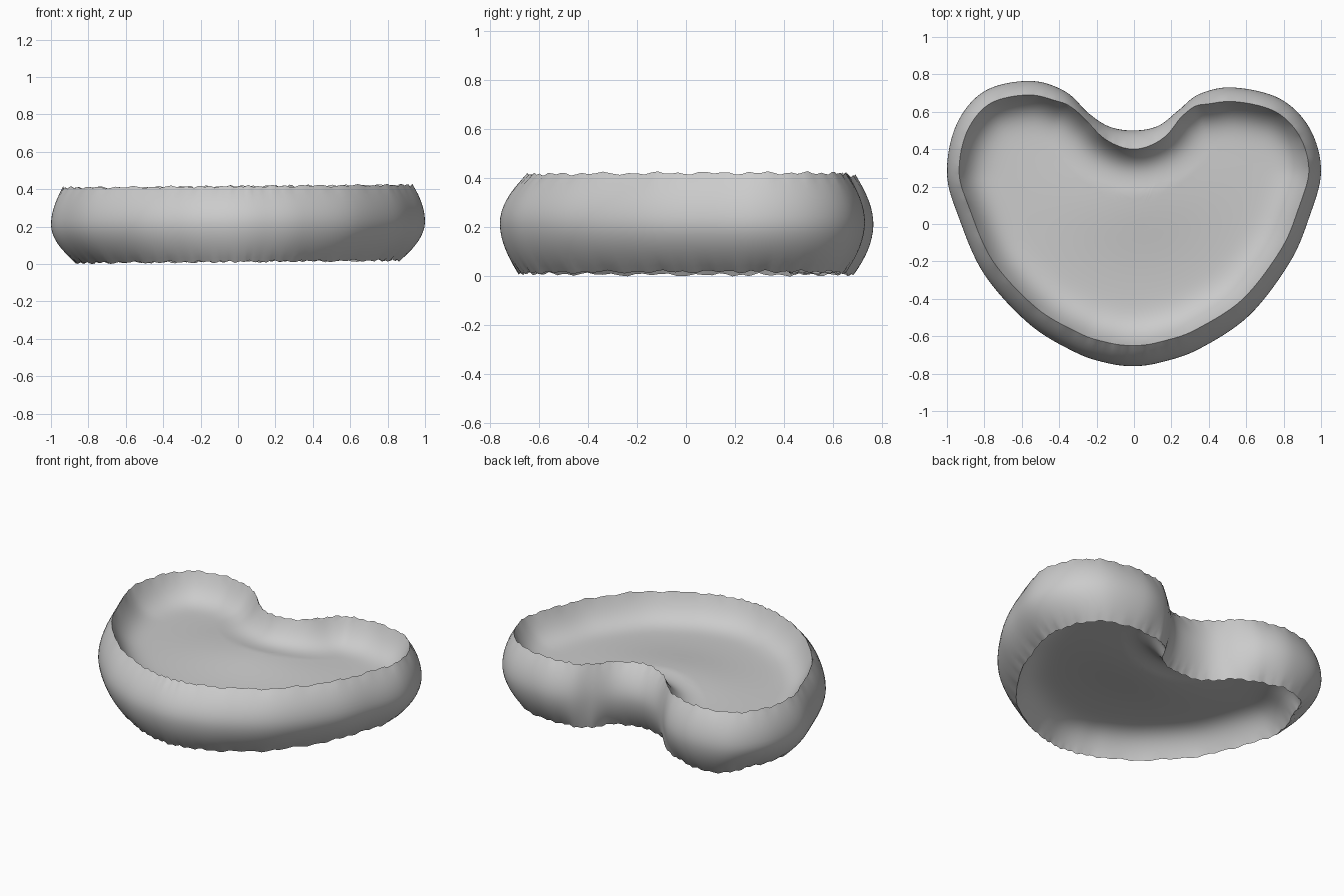
import bpy, bmesh, math
from mathutils import Vector

if "Cube" in bpy.data.objects:
    bpy.data.objects.remove(bpy.data.objects["Cube"], do_unlink=True)

grey = bpy.data.materials.new("soft_grey")
grey.use_nodes = True
grey.diffuse_color = (0.6, 0.6, 0.6, 1)
grey.node_tree.nodes["Principled BSDF"].inputs["Base Color"].default_value = (0.6, 0.6, 0.6, 1)

# Heart outline at the widest height, clockwise from the notch
HEART = [(0, .5), (.13, .525), (.24, .61), (.35, .695), (.53, .73), (.78, .67),
         (.94, .51), (1, .28), (.935, .03), (.83, -.21), (.615, -.49), (.35, -.667),
         (.15, -.738), (0, -.76), (-.15, -.742), (-.32, -.683), (-.56, -.535),
         (-.8, -.27), (-.935, .03), (-1, .27), (-.95, .53), (-.8, .71),
         (-.56, .765), (-.37, .71), (-.24, .59), (-.13, .52)]
STEPS = 8
TOP, BOTTOM = .415, .013
TILT = .008
CENTRE = Vector((0, -.05))


def smooth_loop(points):
    """Closed Catmull-Rom curve through the points."""
    pts = [Vector(p) for p in points]
    n = len(pts)
    loop = []
    for i in range(n):
        a, b, c, d = (pts[(i + k) % n] for k in (-1, 0, 1, 2))
        for j in range(STEPS):
            t = j / STEPS
            loop.append(.5 * (2 * b + (c - a) * t + (2 * a - 5 * b + 4 * c - d) * t ** 2
                              + (3 * b - a - 3 * c + d) * t ** 3))
    return loop


outline = smooth_loop(HEART)
N = len(outline)


def flank(p):
    """How far a point belongs to the steep walls beside the notch."""
    return math.exp(-((abs(p.x) - .25) / .1) ** 2) if p.y > .4 else 0


def top_width(p, out):
    """Overhang at the upper seam: widest at the front and in the notch."""
    notch = .025 * math.exp(-(p.x / .1) ** 2) if p.y > .4 else 0
    return .065 + (.045 if out.y < 0 else .01) * out.y ** 2 + notch - .035 * flank(p)


def bottom_width(p, out):
    """Overhang at the lower seam: widest at the sides and one back corner."""
    corner = .04 * math.exp(-((p.x + .93) ** 2 + (p.y - .58) ** 2) / .04)
    return .078 + .055 * out.x ** 2 + corner - .075 * flank(p)


def inset_loop(width, amount):
    loop = []
    for i, p in enumerate(outline):
        tangent = (outline[(i + 1) % N] - outline[i - 1]).normalized()
        out = Vector((-tangent.y, tangent.x))
        loop.append(p - out * width(p, out) * amount)
    return loop


def ripple(i):
    """Slight puckering along the seams."""
    return .005 * math.sin(i * 1.9) + .003 * math.sin(i * .83)


def edge_distance(p, loop):
    best = 9
    for i in range(N):
        a, b = loop[i - 1], loop[i]
        ab = b - a
        t = max(0, min(1, (p - a).dot(ab) / ab.length_squared))
        best = min(best, (p - a - ab * t).length)
    return best


def build(name, rings, tip=None, flip=False):
    """Skin closed rings of points, with an optional closing point."""
    bm = bmesh.new()
    rows = [[bm.verts.new(p) for p in ring] for ring in rings]
    for r, s in zip(rows, rows[1:]):
        for i in range(N):
            bm.faces.new((r[i], r[i - 1], s[i - 1], s[i]))
    if tip:
        end = bm.verts.new(tip)
        for i in range(N):
            bm.faces.new((rows[-1][i], rows[-1][i - 1], end))
    if flip:
        bmesh.ops.reverse_faces(bm, faces=bm.faces[:])
    mesh = bpy.data.meshes.new(name)
    bm.to_mesh(mesh)
    bm.free()
    for face in mesh.polygons:
        face.use_smooth = True
    mesh.materials.append(grey)
    bpy.context.collection.objects.link(bpy.data.objects.new(name, mesh))


# Bulging side band between the two seams
band = []
LEVELS = 16
WIDEST = .51
for k in range(LEVELS + 1):
    t = k / LEVELS
    if t < WIDEST:
        u, width = (WIDEST - t) / WIDEST, bottom_width
    else:
        u, width = (t - WIDEST) / (1 - WIDEST), top_width
    z = BOTTOM + (TOP - BOTTOM) * t
    band.append([(p.x, p.y, z + TILT * p.x + ripple(i) * u ** 6)
                 for i, p in enumerate(inset_loop(width, u ** 1.9))])
build("side_band", band)


# Sunken panels: steep at the seam, with a broad gentle mound near the notch
def panel(name, width, rim_z, depth, sign):
    rim = inset_loop(width, 1)

    def height(p, dist):
        t = min(1, dist / .38)
        mound = .045 * math.exp(-((p.x / .4) ** 2 + ((p.y - .17) / .33) ** 2))
        sink = depth * (1 - (1 - t) ** 5.5) - mound * min(1, 1.6 * t)
        return rim_z + TILT * p.x - sign * sink

    rings = []
    count = 28
    for k in range(count):
        s = 1 - (k / count) ** 1.8
        ring = []
        for i, q in enumerate(rim):
            p = CENTRE + (q - CENTRE) * s
            dist = edge_distance(p, rim) if k else 0
            ring.append((p.x, p.y, height(p, dist) + ripple(i) * max(0, 1 - k / 4)))
        rings.append(ring)
    tip = (CENTRE.x, CENTRE.y, height(CENTRE, edge_distance(CENTRE, rim)))
    build(name, rings, tip, flip=sign < 0)


panel("top_panel", top_width, TOP, .168, 1)
panel("bottom_panel", bottom_width, BOTTOM, .15, -1)
